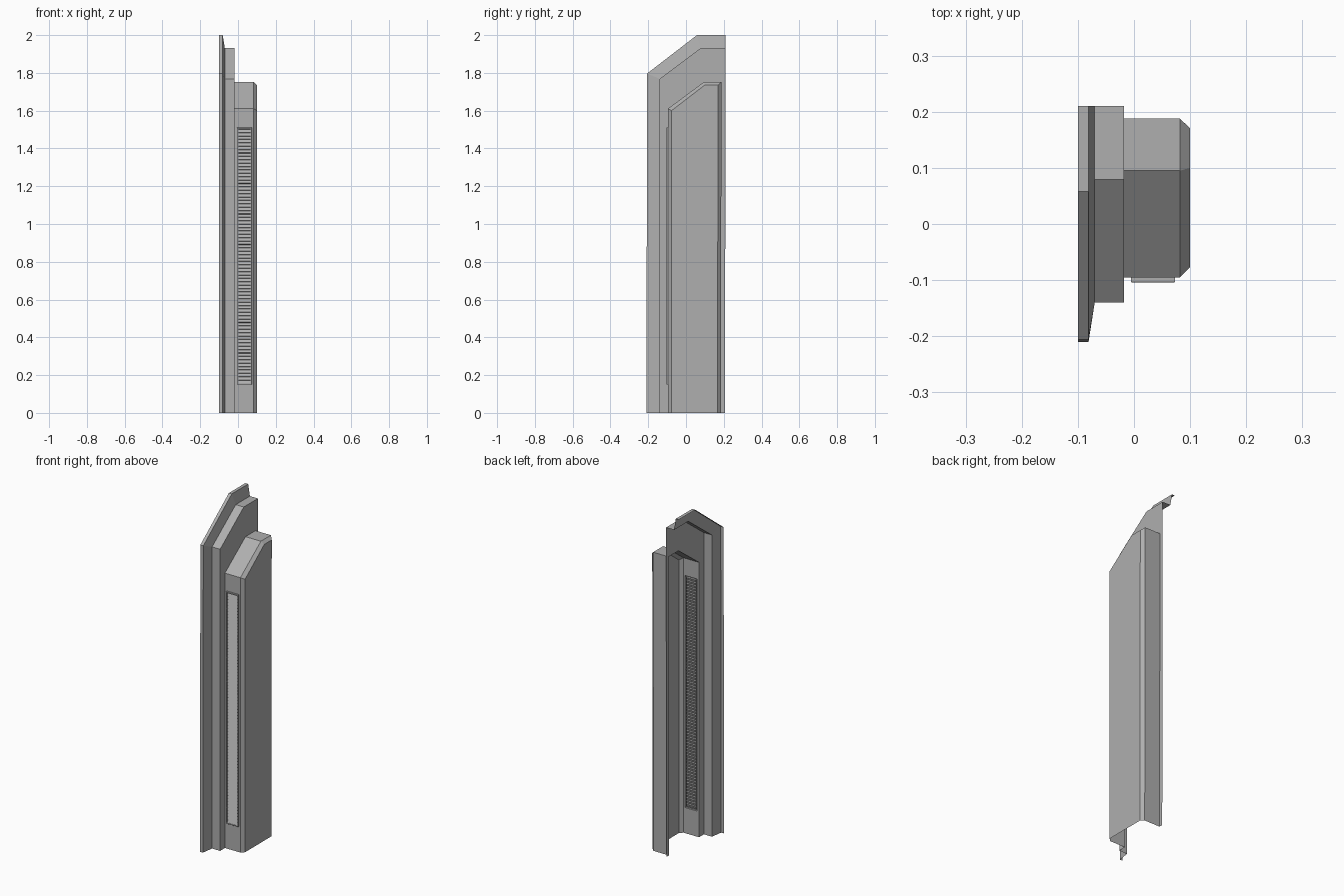
import bpy, bmesh

if "Cube" in bpy.data.objects:
    bpy.data.objects.remove(bpy.data.objects["Cube"])

# one mid-grey for every part
grey = bpy.data.materials.new("mid_grey")
grey.diffuse_color = (0.43, 0.43, 0.43, 1)
grey.use_nodes = True
grey.node_tree.nodes["Principled BSDF"].inputs["Base Color"].default_value = grey.diffuse_color

def make(name, bm):
    bmesh.ops.remove_doubles(bm, verts=bm.verts, dist=1e-5)
    me = bpy.data.meshes.new(name)
    bm.to_mesh(me)
    bm.free()
    me.materials.append(grey)
    ob = bpy.data.objects.new(name, me)
    bpy.context.collection.objects.link(ob)
    return ob

def ring(bm, x0, x1, z0, z1, y):
    return [bm.verts.new((x, y, z))
            for x, z in ((x0, z0), (x1, z0), (x1, z1), (x0, z1))]

def bridge(bm, a, b):
    for i in range(4):
        j = (i + 1) % 4
        bm.faces.new((a[i], a[j], b[j], b[i]))

# vent opening limits
VX0, VX1, VZ0, VZ1 = -0.005, 0.073, 0.15, 1.51
WALL_Y = -0.095

# stepped shell: x, foot y, shoulder y, shoulder z, top-start y, top z, back y
rows = [
    (-0.100, -0.210, -0.2055, 1.797, 0.058, 2.000, 0.210),
    (-0.081, -0.210, -0.2055, 1.797, 0.058, 2.000, 0.210),
    (-0.070, -0.140, -0.140, 1.768, 0.079, 1.932, 0.210),
    (-0.018, -0.140, -0.140, 1.768, 0.079, 1.932, 0.210),
    (-0.018, WALL_Y, WALL_Y, 1.611, 0.095, 1.752, 0.188),
    (0.082, WALL_Y, WALL_Y, 1.611, 0.095, 1.752, 0.188),
    (0.100, -0.077, -0.077, 1.600, 0.100, 1.736, 0.170),
]
LEAN = 0.004                    # the back edge leans out slightly
bm = bmesh.new()
grid = []
for x, y0, ys, zs, yt, zt, yb in rows:
    pts = ((y0, 0), (ys, zs), (yt, zt), (yb, zt), (yb - LEAN, 0))
    grid.append([bm.verts.new((x, y, z)) for y, z in pts])
for r in range(len(rows) - 1):
    a, b = grid[r], grid[r + 1]
    for s in range(4):
        if s == 3 and r < 3:
            continue            # outer steps are open at the back
        if s == 0 and r == 4:   # core front wall with the vent opening
            hole = ring(bm, VX0, VX1, VZ0, VZ1, WALL_Y)
            bridge(bm, [a[0], b[0], b[1], a[1]], hole)
            continue
        bm.faces.new((a[s], b[s], b[s + 1], a[s + 1]))
bm.faces.new(grid[-1])          # flat outer face of the core
bmesh.ops.recalc_face_normals(bm, faces=bm.faces)
cap = max(bm.faces, key=lambda f: f.calc_center_median().x)
if cap.normal.x < 0:
    bmesh.ops.reverse_faces(bm, faces=bm.faces)
make("stepped_panel_shell", bm)

# raised vent frame
t, front = 0.007, -0.104
bm = bmesh.new()
loops = [ring(bm, VX0 + i, VX1 - i, VZ0 + i, VZ1 - i, y)
         for i, y in ((0, WALL_Y), (0, front + 0.001), (0.001, front),
                      (t, front), (t, WALL_Y))]
for a, b in zip(loops, loops[1:]):
    bridge(bm, a, b)
make("vent_frame", bm)

# louvre slats: steep upper face, shallow underside tipped to the front
bm = bmesh.new()
n = 75
z0 = VZ0 + t
pitch = (VZ1 - t - z0) / n
x0, x1 = VX0 + t, VX1 - t
prev = None
for i in range(n):
    z = z0 + pitch * i
    for y, zz in ((-0.1025, z), (-0.0965, z + 0.84 * pitch), (-0.1025, z + pitch)):
        cur = [bm.verts.new((x, y, zz)) for x in (x0, x1)]
        if prev and prev[0].co != cur[0].co:
            bm.faces.new((prev[0], prev[1], cur[1], cur[0]))
        prev = cur
make("vent_louvres", bm)
